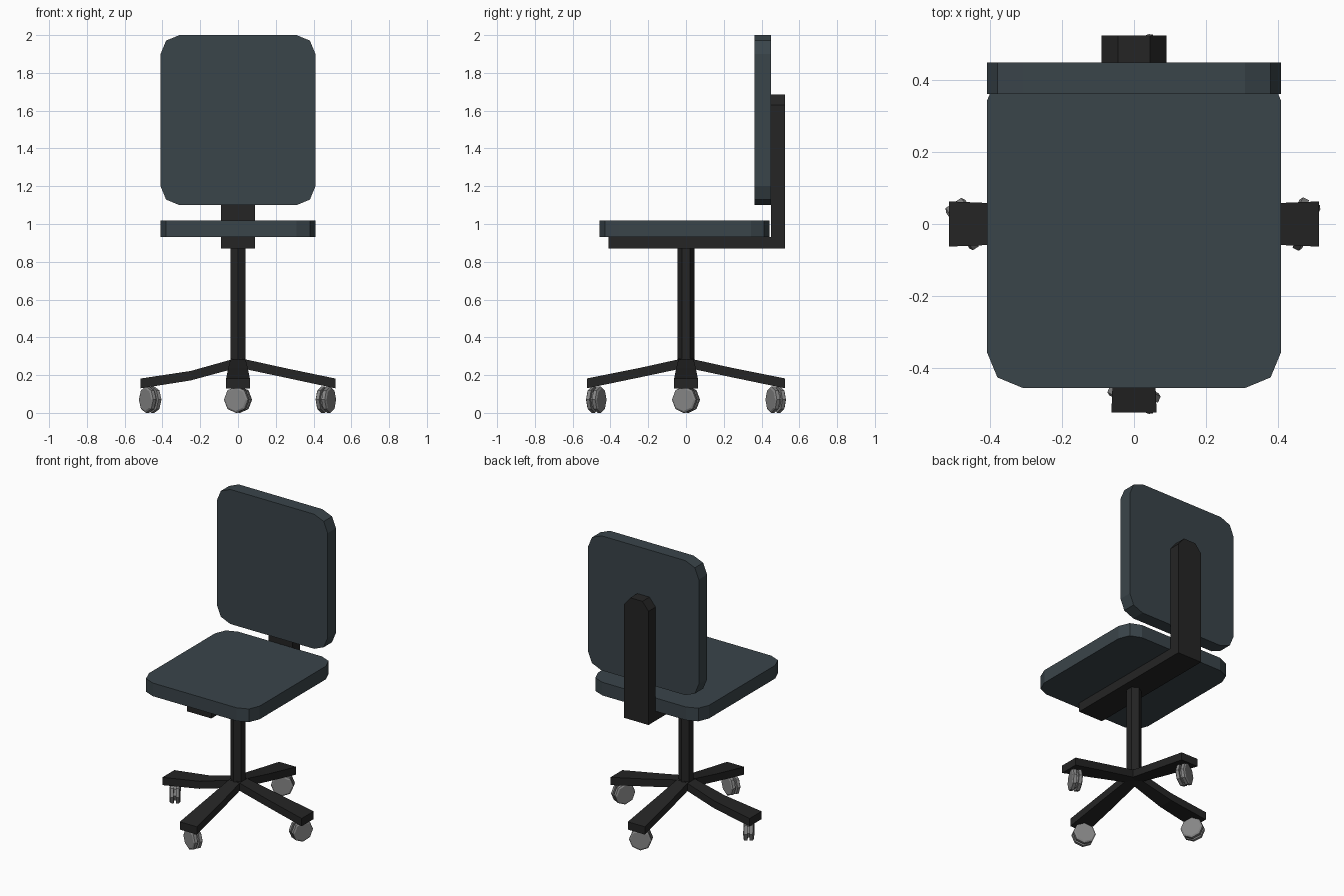
import bpy, math
from mathutils import Matrix, Vector

if "Cube" in bpy.data.objects:
    bpy.data.objects.remove(bpy.data.objects["Cube"])


def material(name, rgb):
    m = bpy.data.materials.new(name)
    m.diffuse_color = (*rgb, 1)
    m.use_nodes = True
    m.node_tree.nodes["Principled BSDF"].inputs["Base Color"].default_value = m.diffuse_color
    return m


FABRIC = material("slate fabric", (0.042, 0.058, 0.068))
BLACK = material("black frame", (0.018, 0.018, 0.018))
GREY = material("grey wheel", (0.24, 0.24, 0.24))


def make(name, verts, faces, mat):
    me = bpy.data.meshes.new(name)
    me.from_pydata([tuple(v) for v in verts], [], faces)
    me.materials.append(mat)
    ob = bpy.data.objects.new(name, me)
    bpy.context.collection.objects.link(ob)
    return ob


def loft(name, rings, mat):
    """Skin a list of equal-length rings and cap both ends."""
    n = len(rings[0])
    verts = [v for r in rings for v in r]
    faces = [tuple(range(n))[::-1], tuple(range(len(verts) - n, len(verts)))]
    for k in range(len(rings) - 1):
        for i in range(n):
            j = (i + 1) % n
            faces.append((k * n + i, k * n + j, (k + 1) * n + j, (k + 1) * n + i))
    return make(name, verts, faces, mat)


def rounded(w, h, r, seg=2):
    """Rounded rectangle outline, half sizes w and h."""
    pts = []
    for q, (sx, sy) in enumerate([(1, 1), (-1, 1), (-1, -1), (1, -1)]):
        for s in range(seg + 1):
            a = math.radians(90 * q + 90 * s / seg)
            pts.append((sx * (w - r) + r * math.cos(a), sy * (h - r) + r * math.sin(a)))
    return pts


# cushions
outline = rounded(0.41, 0.45, 0.1)
loft("seat", [[(x, y - 0.007, z) for x, y in outline] for z in (0.93, 1.018)], FABRIC)
loft("backrest", [[(x, y, z + 1.55) for x, z in outline] for y in (0.45, 0.362)], FABRIC)

# L-shaped bracket: flat bar under the seat, upright with clipped top
bar = [(-0.09, 0.87), (0.09, 0.87), (0.09, 0.932), (-0.09, 0.932)]
loft("seat_bar", [[(x, y, z) for x, z in bar] for y in (0.455, -0.41)], BLACK)
upright = [(-0.09, 0.87), (0.09, 0.87), (0.09, 1.63), (0.045, 1.685), (-0.045, 1.685), (-0.09, 1.63)]
loft("back_upright", [[(x, y, z) for x, z in upright] for y in (0.525, 0.45)], BLACK)

# hexagonal column
hexagon = [(0.045 * math.cos(math.radians(30 + 60 * i)), 0.045 * math.sin(math.radians(30 + 60 * i)))
           for i in range(6)]
loft("column", [[(x, y, z) for x, y in hexagon] for z in (0.25, 0.88)], BLACK)

# legs (angle, length, drop at the middle) and casters with their swivel
LEGS = [("right", 0, 0.515, 0, -25), ("back", 90, 0.525, 0, 25),
        ("left", 180, 0.515, 0.015, 33), ("front", 270, 0.525, 0, -25)]
for side, ang, length, sag, yaw in LEGS:
    turn = Matrix.Rotation(math.radians(ang), 4, 'Z')
    rings = []
    for r, hw, top, bot in [(0.0, 0.038, 0.292, 0.24), (0.25, 0.052, 0.237 - sag, 0.187 - sag),
                            (length, 0.063, 0.182, 0.13)]:
        rings.append([turn @ Vector(p) for p in
                      [(r, -hw, bot), (r, hw, bot), (r, hw, top), (r, -hw, top)]])
    loft(side + "_leg", rings, BLACK)

    # twin-disc wheel with a narrow core
    place = turn @ Matrix.Translation((length - 0.05, 0, 0.07)) @ Matrix.Rotation(math.radians(yaw), 4, 'Z')
    rings = []
    for x, r in [(-0.032, 0.06), (-0.026, 0.07), (-0.007, 0.07), (-0.007, 0.052),
                 (0.007, 0.052), (0.007, 0.07), (0.026, 0.07), (0.032, 0.06)]:
        rings.append([place @ Vector((x, r * math.cos(i * math.pi / 4), r * math.sin(i * math.pi / 4)))
                      for i in range(8)])
    loft(side + "_caster", rings, GREY)
